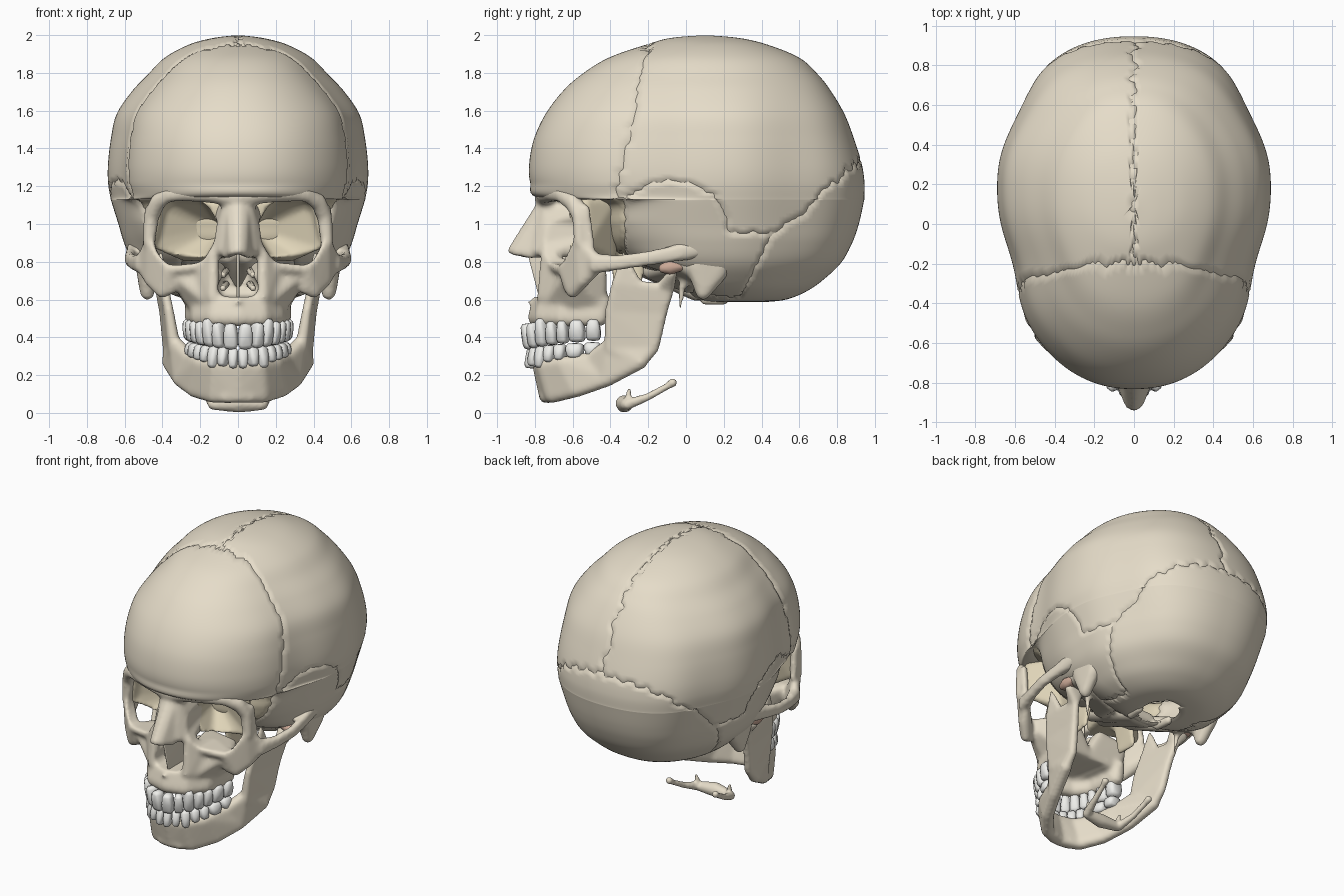
import bpy, bmesh, math
from mathutils import Vector

if "Cube" in bpy.data.objects:
    bpy.data.objects.remove(bpy.data.objects["Cube"])


def material(name, rgb):
    m = bpy.data.materials.new(name)
    m.diffuse_color = (*rgb, 1)
    m.use_nodes = True
    m.node_tree.nodes["Principled BSDF"].inputs["Base Color"].default_value = m.diffuse_color
    return m


BONE = material("bone", (0.79, 0.72, 0.585))
TAN = material("tan_bone", (0.74, 0.66, 0.48))
ENAMEL = material("enamel", (0.86, 0.86, 0.83))
DISC = material("cartilage", (0.60, 0.40, 0.31))

# Evenly spread directions used to round off every hull corner
DIRS = []
for i in range(40):
    h, a = 1 - (2 * i + 1) / 40, i * 2.39996
    DIRS.append(Vector((math.sqrt(1 - h * h) * math.cos(a), math.sqrt(1 - h * h) * math.sin(a), h)))


def web(bm, pts, mirror=True):
    """Rounded convex slab spanning balls (x, y, z, radius)."""
    for s in ((1, -1) if mirror else (1,)):
        vs = [bm.verts.new(Vector((s * x, y, z)) + d * r) for x, y, z, r in pts for d in DIRS]
        bmesh.ops.convex_hull(bm, input=vs)
        bmesh.ops.delete(bm, geom=[v for v in vs if v.is_valid and not v.link_faces], context='VERTS')


def chain(bm, pts, mirror=True):
    for a, b in zip(pts, pts[1:]):
        web(bm, [a, b], mirror)


def make(name, bm, mat, voxel=0, cutters=(), smooth=4):
    """Turn a bmesh into an object, fused, cut and softened if asked."""
    bmesh.ops.recalc_face_normals(bm, faces=bm.faces)
    me = bpy.data.meshes.new(name)
    bm.to_mesh(me)
    bm.free()
    ob = bpy.data.objects.new(name, me)
    bpy.context.collection.objects.link(ob)
    if voxel:
        def remesh():
            m = ob.modifiers.new("fuse", 'REMESH')
            m.mode, m.voxel_size = 'VOXEL', voxel
        remesh()
        for c in cutters:
            m = ob.modifiers.new("cut", 'BOOLEAN')
            m.operation, m.solver, m.object = 'DIFFERENCE', 'EXACT', c
        if cutters:
            remesh()
        m = ob.modifiers.new("soften", 'SMOOTH')
        m.factor, m.iterations = 0.5, smooth
        deps = bpy.context.evaluated_depsgraph_get()
        me = bpy.data.meshes.new_from_object(ob.evaluated_get(deps))
        ob.modifiers.clear()
        ob.data = me
    me.materials.clear()
    me.materials.append(mat)
    me.polygons.foreach_set("use_smooth", [True] * len(me.polygons))
    return ob


# Braincase: horizontal rings (z, front y, back y, half width, front squareness, widest y)
ROWS = [(2.0, .1, .1, 0, 2.1, .1), (1.985, -.08, .28, .13, 2.1, .1), (1.95, -.21, .43, .26, 2.1, .11),
        (1.88, -.41, .6, .39, 2.1, .12), (1.79, -.555, .70, .48, 2.1, .14), (1.7, -.655, .77, .565, 2.1, .16),
        (1.58, -.745, .84, .645, 2.15, .18), (1.45, -.805, .89, .675, 2.2, .2), (1.32, -.83, .93, .69, 2.2, .2),
        (1.22, -.825, .945, .69, 2.2, .2), (1.14, -.785, .944, .677, 2.25, .2), (1.115, -.46, .941, .671, 3.4, .2),
        (1.0, -.43, .915, .635, 3.4, .2), (.9, -.41, .88, .605, 3, .2), (.8, -.3, .825, .56, 3, .2),
        (.72, -.1, .745, .49, 2.6, .2), (.65, .0, .65, .40, 2.4, .22), (.60, .06, .53, .27, 2.1, .25),
        (.585, .15, .38, .12, 2.1, .25), (.583, .25, .25, 0, 2.1, .25)]


def row_at(t):
    i = min(int(t), len(ROWS) - 2)
    f = t - i
    p = [ROWS[max(0, min(len(ROWS) - 1, i + k))] for k in (-1, 0, 1, 2)]
    return [.5 * (2 * b + (c - a) * f + (2 * a - 5 * b + 4 * c - d) * f * f + (3 * b - a - 3 * c + d) * f ** 3)
            for a, b, c, d in zip(*p)]


def jag(s):
    return .016 * math.sin(57 * s) + .010 * math.sin(141 * s + 1)


def bone_of(c):
    x, y, z = c
    side = "right" if x > 0 else "left"
    if z < .68 and (x / .12) ** 2 + ((y - .25) / .15) ** 2 < 1:
        return None                                     # opening for the spine
    if y < -.33 and z < 1.125:
        return "sphenoid_wing"
    if y < -.2 - .216 * (1.94 - z) + .5 * jag(abs(x) + z):
        return "frontal_bone"
    top = .97 + .26 * math.sqrt(max(0, 1 - ((y + .08) / .3) ** 2)) if y < .22 else .95
    if abs(x) > .3 and z < top + .4 * jag(y) and y < .45 - .5 * (.93 - z):
        return "temporal_bone_" + side
    if z < .85 or z < 1.33 - .85 * (.92 - y) + jag(x):
        return "occipital_bone"
    return "parietal_bone_" + ("right" if x > jag(y) else "left")


bm = bmesh.new()
SEG, RINGS = 250, 132
loops = []
for k in range(1, RINGS):
    z, yf, yb, w, n, ym = row_at(k / RINGS * (len(ROWS) - 1))
    ring = []
    for j in range(SEG):
        a = 2 * math.pi * (j + .5) / SEG
        s, c = math.sin(a), math.cos(a)
        e = n if c < 0 else 2.25
        r = (abs(s) ** e + abs(c) ** e) ** (-1 / e)
        y = ym + (ym - yf if c < 0 else yb - ym) * c * r
        # flatter temples and rear flanks
        flat = 1 - .06 * math.exp(-((y + .22) / .2) ** 2) - .075 * math.exp(-((y - .61) / .22) ** 2)
        ring.append(bm.verts.new((w * s * r * flat, y, z)))
    loops.append(ring)
for a, b in zip(loops, loops[1:]):
    for j in range(SEG):
        bm.faces.new((a[j], a[j - 1], b[j - 1], b[j]))
bm.faces.new(loops[0])
bm.faces.new(loops[-1])
bmesh.ops.recalc_face_normals(bm, faces=bm.faces)
bm.normal_update()
bm.faces.ensure_lookup_table()
label = [bone_of(f.calc_center_median()) for f in bm.faces]

# Sutures: even out the seams, then sink them into grooves
seam = {}
for e in bm.edges:
    if len({label[f.index] for f in e.link_faces}) > 1:
        for v in e.verts:
            seam.setdefault(v, []).append(e.other_vert(v).co.copy())
moved = {v: v.co * .5 + sum(ns, Vector()) * (.5 / len(ns)) - v.normal * .010 for v, ns in seam.items()}
for v, co in moved.items():
    v.co = co
for name in sorted({n for n in label if n}):
    part = bm.copy()
    part.faces.ensure_lookup_table()
    bmesh.ops.delete(part, geom=[f for f in part.faces if label[f.index] != name], context='FACES')
    make(name, part, TAN if name == "sphenoid_wing" else BONE)
bm.free()


# Cutters: eye sockets, nose opening, palate vault
def cutter(name, pts):
    b = bmesh.new()
    web(b, pts, False)
    ob = make(name, b, BONE)
    ob.hide_render = True
    return ob


sockets = []
for s in (1, -1):
    rim = [(s * x, y, z, .08) for y in (-1.05, -.57) for x, z in ((.215, 1.04), (.33, 1.045), (.365, .90), (.34, .86), (.235, .87))]
    sockets.append(cutter("socket_cutter", rim + [(s * .13, -.42, .97, .04)]))
nose_cut = cutter("nose_cutter", [p for y in (-1.1, -.55) for p in
                                  ((0, y, .81, .03), (.058, y, .665, .052), (-.058, y, .665, .052))])
palate_cut = cutter("palate_cutter", [(x, y, z, .05) for z in (.3, .51) for x, y in
                                      ((-.07, -.66), (.07, -.66), (-.13, -.35), (.13, -.35))])

# Face: brow, nose bridge, upper jaw, cheekbones and arches fused together
bm = bmesh.new()
chain(bm, [(.0, -.745, 1.14, .06), (.13, -.74, 1.16, .052), (.26, -.70, 1.165, .05), (.35, -.65, 1.155, .05),
           (.42, -.595, 1.115, .05), (.46, -.565, 1.04, .04), (.47, -.56, .9, .036)])
web(bm, [(.44, -.575, 1.10, .03), (.465, -.56, .9, .03), (.485, -.50, .89, .02), (.475, -.53, 1.08, .022)])
web(bm, [(0, -.77, 1.09, .03), (.035, -.75, 1.09, .03), (0, -.93, .86, .018), (.03, -.915, .85, .016),
         (.06, -.82, .84, .025), (.05, -.6, 1.08, .03), (.05, -.6, .87, .03)])
web(bm, [(.05, -.74, 1.08, .035), (.075, -.79, .86, .028), (.12, -.72, .85, .033), (.09, -.55, 1.08, .03), (.09, -.55, .86, .03)])
chain(bm, [(.12, -.725, .87, .032), (.22, -.695, .775, .03), (.36, -.645, .76, .035)])
web(bm, [(.13, -.74, .84, .03), (.13, -.755, .61, .035), (.2, -.68, .79, .03), (.21, -.67, .6, .03)])
web(bm, [(.16, -.67, .79, .03), (.36, -.61, .75, .03), (.14, -.72, .58, .04), (.23, -.60, .58, .04),
         (.24, -.46, .58, .04), (.27, -.45, .74, .03), (.1, -.46, .77, .03), (0, -.7, .59, .03), (0, -.46, .59, .03)])
gum = [(0, -.79), (.12, -.755), (.2, -.65), (.235, -.46)]
for (x, y), (u, v) in zip(gum, gum[1:]):
    web(bm, [(x, y + .02, .59, .045), (x, y, .505, .05), (u, v + .02, .59, .045), (u, v, .505, .05)])
web(bm, [(0, -.77, .575, .03), (0, -.84, .588, .01)], False)
web(bm, [(.36, -.645, .765, .035), (.46, -.565, .9, .034), (.51, -.48, .82, .03), (.50, -.48, .76, .03),
         (.40, -.60, .64, .034), (.35, -.62, .66, .03), (.46, -.545, .70, .035)])
arch = [(.51, -.48, .79, .04), (.55, -.36, .795, .028), (.575, -.22, .815, .027), (.565, -.08, .84, .03),
        (.54, .04, .87, .045), (.54, .14, .91, .04)]
for dz in (-.014, .014):
    chain(bm, [(x, y, z + dz, r) for x, y, z, r in arch])
web(bm, [(.56, -.08, .845, .025), (.47, -.12, .87, .035), (.53, .04, .87, .04), (.48, .04, .84, .03)])
make("face_bones", bm, BONE, .0125, sockets + [nose_cut, palate_cut], 5)

# Socket walls and the wing plates behind the upper jaw
bm = bmesh.new()
web(bm, [(.43, -.53, 1.11, .03), (.44, -.53, .9, .03), (.34, -.40, 1.11, .03), (.28, -.40, .83, .03),
         (.05, -.38, 1.1, .03), (.05, -.38, .85, .03), (.1, -.6, 1.1, .02), (.1, -.6, .86, .02)])
web(bm, [(.17, -.38, .84, .02), (.17, -.24, .80, .02), (.2, -.24, .65, .013), (.19, -.37, .64, .013)])
make("sphenoid_bone", bm, TAN, .0125, sockets)
for c in sockets + [nose_cut, palate_cut]:
    bpy.data.objects.remove(c)

# Nasal septum and side scrolls
bm = bmesh.new()
web(bm, [(0, -.77, .61, .008), (0, -.83, .84, .008), (0, -.5, .61, .008), (0, -.5, .84, .008)], False)
for z in (.66, .73):
    web(bm, [(.08, -.68, z, .016), (.065, -.52, z + .02, .02)])
make("nasal_septum", bm, BONE)

# Skull base: mastoids, styloid spikes, petrous ridges, condyles, basilar part
bm = bmesh.new()
web(bm, [(.50, .24, .88, .05), (.52, .08, .88, .04), (.49, .05, .77, .05), (.485, .17, .74, .05), (.48, .09, .635, .04)])
chain(bm, [(.38, .0, .74, .035), (.37, -.02, .66, .02), (.36, -.03, .555, .009)])
web(bm, [(.47, -.02, .79, .05), (.44, .06, .74, .05), (.12, -.18, .75, .05), (.2, .02, .68, .05)])
web(bm, [(.11, .10, .60, .03), (.12, .2, .60, .03)])
web(bm, [(.06, .06, .64, .05), (.05, -.36, .84, .06), (0, .06, .64, .05)])
make("skull_base", bm, BONE, .0125, (), 10)

# Lower jaw: body, ramus, coronoid hook and condyle
bm = bmesh.new()
tops = [(0, -.775, .25), (.12, -.75, .25), (.20, -.65, .26), (.25, -.5, .285), (.325, -.40, .36)]
bots = [(0, -.74, .09), (.13, -.705, .09), (.23, -.58, .12), (.305, -.42, .175), (.365, -.24, .27)]
for i in range(4):
    web(bm, [(*p, .04) for p in (tops[i], bots[i], tops[i + 1], bots[i + 1])])
web(bm, [(0, -.755, .13, .03), (.07, -.735, .085, .035), (0, -.745, .085, .035)])
front = [(.335, -.40, .34, .035), (.365, -.405, .54, .026), (.395, -.37, .69, .024)]
back = [(.37, -.17, .345, .03), (.39, -.125, .53, .028), (.415, -.085, .66, .026)]
web(bm, [front[0], back[0], (.365, -.24, .27, .036)])
for i in range(2):
    web(bm, [front[i], back[i], front[i + 1], back[i + 1]])
web(bm, [front[2], (.41, -.33, .84, .014), (.405, -.25, .68, .022)])
web(bm, [back[2], (.405, -.14, .66, .024), (.39, -.075, .735, .026), (.48, -.075, .735, .026)])
make("lower_jaw", bm, BONE, .0125, (), 8)

# Jaw joint discs
bm = bmesh.new()
web(bm, [(.40, -.08, .78, .035), (.49, -.08, .77, .038), (.49, -.12, .765, .025), (.49, -.03, .775, .025)])
make("joint_discs", bm, DISC)

# Hyoid: curved body with long horns
bm = bmesh.new()
web(bm, [(0, -.325, .045, .045), (.12, -.315, .045, .032), (0, -.33, .05, .045)])
chain(bm, [(.13, -.31, .045, .03), (.16, -.2, .085, .02), (.175, -.10, .14, .018), (.18, -.07, .16, .024)])
chain(bm, [(.12, -.31, .06, .022), (.13, -.30, .12, .011)])
make("hyoid", bm, BONE, .009)


# Teeth: rounded blocks marched along an elliptical arch
def teeth(name, a, b, widths, gum_z, tip_z):
    bm = bmesh.new()
    path = [Vector((a * math.sin(t * math.pi / 600), -.45 - b * math.cos(t * math.pi / 600), 0)) for t in range(301)]
    cum = [0]
    for p, q in zip(path, path[1:]):
        cum.append(cum[-1] + (q - p).length)
    k, pos = cum[-1] / sum(widths), 0
    for i, w in enumerate(widths):
        mid = (pos + w / 2) * k
        pos += w
        j = min(range(1, 300), key=lambda n: abs(cum[n] - mid))
        tan = (path[j + 1] - path[j - 1]).normalized()
        out = Vector((tan.y, -tan.x, 0))
        f = i / (len(widths) - 1)
        g, t = gum_z[0] + gum_z[1] * f, tip_z[0] + tip_z[1] * f
        if i == 2:
            g += .02 * (1 if g > t else -1)             # longer canine root
        for s in (1, -1):
            for v in bmesh.ops.create_icosphere(bm, subdivisions=2, radius=1)['verts']:
                u, d, h = (math.copysign(abs(c) ** .55, c) for c in v.co)
                u *= .5 * w * k * (.95 + .12 * h)
                d *= (.034 + .016 * f) * (1 - (.3 - .2 * f) * h)
                p = path[j] + tan * u + out * d
                v.co = (s * p.x, p.y, (g + t) / 2 + (t - g) / 2 * h)
    make(name, bm, ENAMEL)


teeth("upper_teeth", .245, .39, [.10, .08, .085, .08, .08, .115, .105], (.475, .025), (.335, .045))
teeth("lower_teeth", .235, .37, [.07, .075, .08, .08, .085, .13, .12], (.235, .065), (.345, .03))
